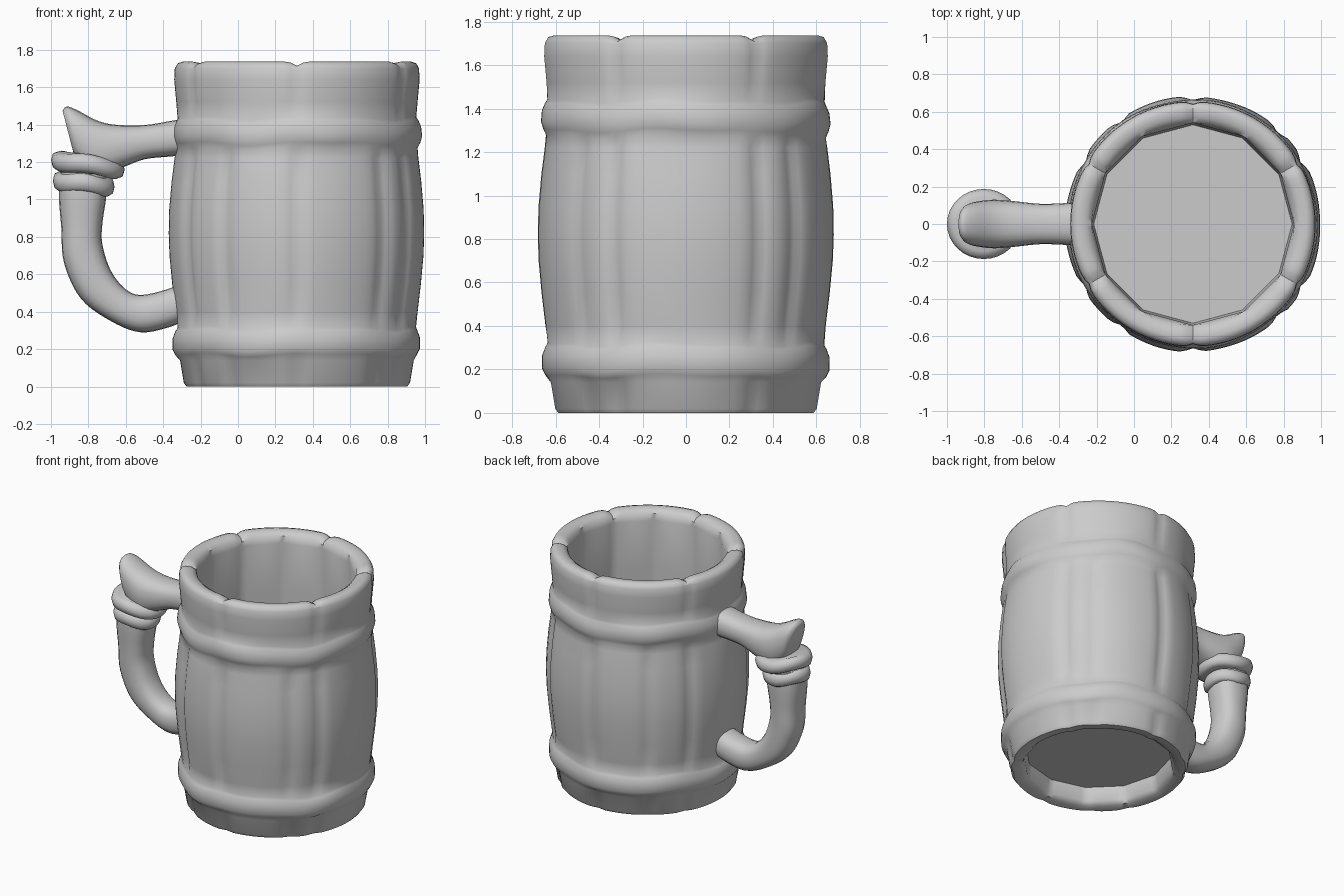
import bpy, bmesh, math, random
from mathutils import Vector

if "Cube" in bpy.data.objects:
    bpy.data.objects.remove(bpy.data.objects["Cube"])

random.seed(4)
CX, SEG = 0.315, 120
mat = bpy.data.materials.new("plain grey")
mat.diffuse_color = (0.6, 0.6, 0.6, 1)
mat.use_nodes = True
mat.node_tree.nodes["Principled BSDF"].inputs["Base Color"].default_value = mat.diffuse_color


def finish(name, bm, angle=50):
    bmesh.ops.recalc_face_normals(bm, faces=bm.faces)
    me = bpy.data.meshes.new(name)
    bm.to_mesh(me)
    bm.free()
    ob = bpy.data.objects.new(name, me)
    bpy.context.collection.objects.link(ob)
    me.materials.append(mat)
    bpy.ops.object.select_all(action='DESELECT')
    ob.select_set(True)
    bpy.context.view_layer.objects.active = ob
    bpy.ops.object.shade_smooth_by_angle(angle=math.radians(angle))
    return ob


def loft(name, rings, angle=50):
    """Skin a list of closed point rings and cap both ends."""
    bm = bmesh.new()
    loops = [[bm.verts.new(p) for p in r] for r in rings]
    for a, b in zip(loops, loops[1:]):
        n = len(a)
        for i in range(n):
            bm.faces.new((a[i], a[(i + 1) % n], b[(i + 1) % n], b[i]))
    bm.faces.new(loops[0])
    bm.faces.new(loops[-1])
    return finish(name, bm, angle)


def groove(deg, centers, width):
    """1 at a groove centre, falling to 0 at the given width in degrees."""
    d = min(abs((deg - c + 180) % 360 - 180) for c in centers)
    return max(0.0, 1 - d / width)


def wave(deg, phase):
    a = math.radians(deg)
    return math.sin(5 * a + phase) * 0.6 + math.sin(9 * a + 2 * phase) * 0.4


# Barrel: one profile from the underside, up the outside, down the inside
STAVES = [s * a for a in (30, 47, 90, 125, 150) for s in (1, -1)]
JOINTS = [30 + 60 * k for k in range(6)]
profile = [  # radius, height, kind
    (0.49, 0.13, "in"), (0.50, 0.03, "in"), (0.53, 0.004, "foot"), (0.59, 0.0, "foot"),
    (0.605, 0.02, "foot"), (0.625, 0.14, "foot"), (0.65, 0.17, "band"),
    (0.665, 0.20, "band"), (0.665, 0.26, "band"), (0.65, 0.30, "band"),
    (0.637, 0.315, "edge"), (0.65, 0.40, "body"), (0.668, 0.55, "body"),
    (0.682, 0.70, "body"), (0.686, 0.82, "body"), (0.683, 0.95, "body"),
    (0.67, 1.10, "body"), (0.655, 1.22, "body"), (0.645, 1.275, "edge"),
    (0.66, 1.30, "band"), (0.67, 1.335, "band"), (0.665, 1.385, "band"),
    (0.65, 1.42, "band"), (0.638, 1.435, "edge"), (0.645, 1.52, "top"),
    (0.656, 1.64, "top"), (0.653, 1.70, "top"), (0.638, 1.728, "rim"),
    (0.61, 1.737, "rim"), (0.57, 1.73, "rim"), (0.54, 1.71, "rim"),
    (0.53, 1.66, "in"), (0.535, 1.30, "in"), (0.54, 0.80, "in"),
    (0.53, 0.35, "in"), (0.52, 0.22, "in")]
rings = []
for r, z, kind in profile:
    ring = []
    for i in range(SEG):
        deg = 360 * i / SEG
        rr, zz = r, z
        if kind == "body":      # staves parted by soft grooves
            rr -= 0.02 * groove(deg, STAVES, 5) + 0.003 * (1 + wave(deg, z))
        elif kind == "band":    # hand-carved hoops
            zz += 0.012 * wave(deg, r * 3)
            rr -= 0.004 * (1 + wave(deg, z * 4))
        elif kind == "edge":
            zz += 0.012 * wave(deg, 2)
        elif kind == "foot":
            rr -= 0.012 * groove(deg, STAVES, 6)
        elif kind == "top":
            rr -= 0.014 * groove(deg, JOINTS, 4)
        elif kind == "rim":     # cracks in the lip
            zz -= 0.022 * groove(deg, JOINTS, 4)
        elif kind == "in":      # faceted inner wall
            rr *= math.cos(math.radians(15)) / math.cos(math.radians(deg % 30 - 15)) * 1.02
        a = math.radians(deg)
        ring.append((CX + rr * math.cos(a), rr * math.sin(a), zz))
    rings.append(ring)
loft("barrel", rings)


def smooth_path(pts, steps=5):
    """Catmull-Rom interpolation of tuples."""
    out = []
    for i in range(len(pts) - 1):
        p = [Vector(pts[max(0, min(len(pts) - 1, i + k))]) for k in (-1, 0, 1, 2)]
        for s in range(steps):
            t = s / steps
            out.append(0.5 * (2 * p[1] + (p[2] - p[0]) * t
                       + (2 * p[0] - 5 * p[1] + 4 * p[2] - p[3]) * t * t
                       + (3 * p[1] - p[0] - 3 * p[2] + p[3]) * t ** 3))
    return out + [Vector(pts[-1])]


def section(xt, zt, xb, zb, w, n=20, power=0.8):
    """Rounded cross-section between a top and a bottom point in the xz plane."""
    ring = []
    for i in range(n):
        a = 2 * math.pi * i / n
        c, s = math.cos(a), math.sin(a)
        c = math.copysign(abs(c) ** power, c)
        s = math.copysign(abs(s) ** power, s)
        ring.append(((xt + xb) / 2 + (xt - xb) / 2 * s, w * c,
                     (zt + zb) / 2 + (zt - zb) / 2 * s))
    return ring


# Lower handle: outer and inner outline points, half width in y
grip = [(-0.28, 0.36, -0.28, 0.57, 0.11), (-0.36, 0.32, -0.35, 0.53, 0.11),
        (-0.52, 0.29, -0.51, 0.49, 0.105), (-0.68, 0.35, -0.60, 0.52, 0.105),
        (-0.84, 0.47, -0.68, 0.62, 0.11), (-0.93, 0.66, -0.725, 0.76, 0.115),
        (-0.945, 0.85, -0.725, 0.87, 0.12), (-0.958, 1.02, -0.705, 1.01, 0.13),
        (-0.95, 1.15, -0.70, 1.13, 0.13)]
loft("handle_grip", [section(*p) for p in smooth_path(grip)])

# Upper arm flaring into the thumb rest
arm = [(-0.25, 1.44, -0.25, 1.24, 0.12), (-0.36, 1.42, -0.36, 1.23, 0.112),
       (-0.50, 1.398, -0.50, 1.215, 0.108), (-0.66, 1.40, -0.62, 1.17, 0.122),
       (-0.76, 1.425, -0.74, 1.13, 0.13), (-0.86, 1.478, -0.82, 1.17, 0.12),
       (-0.915, 1.497, -0.86, 1.21, 0.105), (-0.938, 1.475, -0.88, 1.25, 0.08)]
loft("thumb_arm", [section(*p) for p in smooth_path(arm, 4)])


# Two tilted collars where the arm meets the grip
def collar(name, x, z, radius, height, tilt):
    rings = []
    for r, h in ((0.80, -1), (0.95, -0.7), (1, 0), (0.95, 0.7), (0.78, 1)):
        ring = []
        for i in range(32):
            a = 2 * math.pi * i / 32
            dx = radius * r * math.cos(a)
            ring.append((x + dx, 0.95 * radius * r * math.sin(a),
                         z + h * height - dx * tilt + 0.008 * math.sin(3 * a)))
        rings.append(ring)
    loft(name, rings, 70)


collar("upper_collar", -0.803, 1.185, 0.197, 0.05, 0.13)
collar("lower_collar", -0.825, 1.085, 0.165, 0.05, 0.10)
